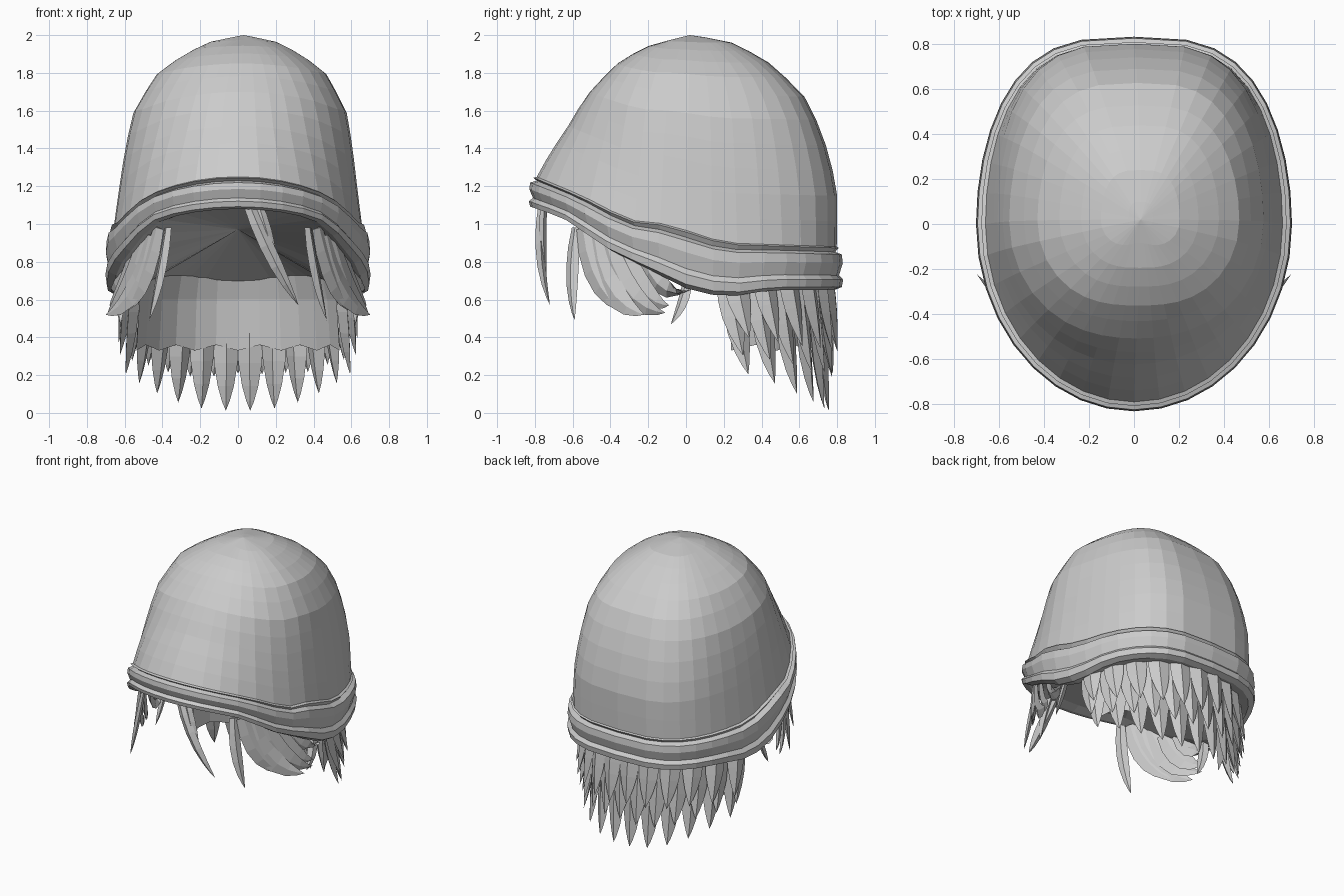
import bpy, random
from math import sin, cos, pi, radians
from mathutils import Vector

if "Cube" in bpy.data.objects:
    bpy.data.objects.remove(bpy.data.objects["Cube"])

random.seed(4)
SEG = 36


def lerp_table(table, x):
    """Piecewise linear lookup in a list of (x, value)."""
    if x <= table[0][0]:
        return table[0][1]
    for (a, va), (b, vb) in zip(table, table[1:]):
        if x <= b:
            return va + (vb - va) * (x - a) / (b - a)
    return table[-1][1]


def outline(i):
    """Plan of the head: pointed at the front, squarer at the back."""
    a = 2 * pi * i / SEG
    y = -0.79 * cos(a)
    s = abs(sin(a)) ** (1.0 if y < 0 else 0.62)
    if s < 1e-6:
        s = 0
    return Vector(((0.66 if sin(a) > 0 else -0.66) * s, y, 0))


def make(name, verts, faces):
    me = bpy.data.meshes.new(name)
    me.from_pydata([tuple(v) for v in verts], [], faces)
    me.update()
    ob = bpy.data.objects.new(name, me)
    bpy.context.collection.objects.link(ob)
    return ob


def loft(name, rings, first=None, last=None):
    """Skin closed rings; optionally fan both ends to a point."""
    n = len(rings[0])
    verts = [v for r in rings for v in r]
    faces = []
    for k in range(len(rings) - 1):
        for i in range(n):
            j = (i + 1) % n
            faces.append((k * n + i, k * n + j, (k + 1) * n + j, (k + 1) * n + i))
    if first is not None:
        verts.append(first)
        faces += [(len(verts) - 1, (i + 1) % n, i) for i in range(n)]
    if last is not None:
        verts.append(last)
        b = (len(rings) - 1) * n
        faces += [(b + i, b + (i + 1) % n, len(verts) - 1) for i in range(n)]
    return make(name, verts, faces)


# Knitted cap: rolled brim that rises to the front, then the dome
SEAM = [(-0.79, 1.25), (-0.55, 1.15), (-0.3, 1.02), (-0.1, 1.0), (0.2, 0.9), (0.79, 0.88)]
LOWER = [(-0.79, 1.08), (-0.62, 1.02), (-0.4, 0.86), (0, 0.66), (0.2, 0.61), (0.45, 0.65), (0.79, 0.65)]
BRIM = [(-0.08, 0.93), (-0.005, 1.0), (0.035, 0.93), (0.042, 0.76), (0.02, 0.66),
        (0.04, 0.38), (0.035, 0.18), (0.0, 0.12), (0.018, 0.03)]
# Radius against height fraction for front, side and back of the dome
FRONT = [(0, 1), (0.2, 0.9), (0.3, 0.83), (0.47, 0.74), (0.63, 0.64), (0.83, 0.45), (0.93, 0.26), (1, 0)]
SIDE = [(0, 1), (0.24, 0.95), (0.43, 0.91), (0.62, 0.85), (0.81, 0.67), (0.905, 0.46), (0.97, 0.25), (1, 0)]
BACK = [(0, 1.01), (0.23, 1.01), (0.41, 0.96), (0.57, 0.88), (0.73, 0.76), (0.89, 0.5), (0.975, 0.25), (1, 0)]

rings = []
for d, h in BRIM:
    ring = []
    for i in range(SEG):
        o = outline(i)
        z = lerp_table(SEAM, o.y) * (1 - h) + lerp_table(LOWER, o.y) * h
        p = o + o.normalized() * d
        ring.append(Vector((p.x, p.y, z)))
    rings.append(ring)
for f in (0.0, 0.12, 0.24, 0.36, 0.48, 0.6, 0.71, 0.8, 0.87, 0.925, 0.965, 0.99):
    ring = []
    for i in range(SEG):
        o = outline(i)
        c = cos(2 * pi * i / SEG)
        w = c * c
        r = lerp_table(FRONT if c > 0 else BACK, f) * w + lerp_table(SIDE, f) * (1 - w)
        z0 = lerp_table(SEAM, o.y)
        ring.append(Vector((o.x * r + 0.03 * f * f, o.y * r + 0.02 * f, z0 + (2 - z0) * f)))
    rings.append(ring)
loft("knit_cap", rings, Vector((0, 0.1, 0.97)), Vector((0.03, 0.02, 2.0)))


def strand(name, p0, p1, p2, width, thick, across):
    """Leaf-shaped lock of hair along a quadratic curve with a diamond section."""
    p0, p1, p2, across = map(Vector, (p0, p1, p2, across))
    rings = []
    for t, w in ((0, 0.75), (0.2, 0.95), (0.4, 1), (0.6, 0.9), (0.78, 0.62), (0.91, 0.3)):
        p = p0 * (1 - t) ** 2 + p1 * 2 * t * (1 - t) + p2 * t * t
        tan = ((p1 - p0) * (1 - t) + (p2 - p1) * t).normalized()
        nrm = tan.cross(across).normalized()
        side = nrm.cross(tan)
        a, b = side * width * w / 2, nrm * thick * w / 2
        rings.append([p + a, p + b, p - a, p - b])
    return loft(name, rings, p0, p2)


def nape(phi, s, z):
    """Point around the back of the neck; phi is measured from straight back."""
    a = radians(phi)
    return Vector((0.63 * s * sin(a), 0.77 * s * cos(a), z))


# Back hair: three staggered layers of locks, longest in the middle
for layer, (count, span, lift) in enumerate(((12, 69, 0.0), (13, 72, 0.17), (12, 70, 0.31))):
    for k in range(count):
        phi = -span + 2 * span * k / (count - 1)
        edge = abs(sin(radians(phi)))
        s = 0.92 + 0.03 * layer
        tip_z = 0.01 + 0.23 * edge ** 2.5 + lift * (1 - 0.55 * edge ** 2)
        tip_z += random.uniform(0, 0.03) if layer else 0
        a = radians(phi)
        strand(f"back_lock_{layer}_{k}", nape(phi, s, 0.76), nape(phi * 1.01, s + 0.01, tip_z + 0.28),
               nape(phi * 0.95, s + 0.06 + 0.06 * edge, tip_z), 0.14, 0.06, (cos(a), -sin(a), 0))

# Inner sheet of hair behind the locks
cols = 12
verts, faces = [], []
for s, z in ((0.78, 0.84), (0.88, 0.6), (0.91, 0.33)):
    verts += [nape(-70 + 140 * c / cols, s, z + (0.03 if c % 2 and z < 0.4 else 0)) for c in range(cols + 1)]
for r in range(2):
    for c in range(cols):
        q = r * (cols + 1) + c
        faces.append((q, q + 1, q + cols + 2, q + cols + 1))
make("hair_sheet", verts, faces)

# Side locks sweeping backwards from the temples: base, bend, tip, width
TEMPLE = [
    ((0.37, -0.58, 0.98), (0.40, -0.62, 0.72), (0.47, -0.59, 0.49), 0.08),
    ((0.42, -0.54, 0.98), (0.48, -0.50, 0.66), (0.60, -0.33, 0.54), 0.13),
    ((0.46, -0.48, 0.94), (0.52, -0.44, 0.58), (0.70, -0.22, 0.52), 0.15),
    ((0.50, -0.42, 0.92), (0.58, -0.34, 0.56), (0.69, -0.11, 0.53), 0.15),
    ((0.54, -0.33, 0.86), (0.60, -0.24, 0.58), (0.68, -0.09, 0.57), 0.14),
    ((0.57, -0.22, 0.82), (0.62, -0.14, 0.60), (0.66, 0.02, 0.65), 0.12),
    ((0.60, 0.01, 0.72), (0.63, 0.0, 0.58), (0.62, -0.08, 0.47), 0.07),
]
for m, label in ((1, "right"), (-1, "left")):
    for k, (a, b, c, w) in enumerate(TEMPLE):
        pts = [(p[0] * m, p[1], p[2]) for p in (a, b, c)]
        strand(f"{label}_temple_lock_{k}", *pts, w, 0.035, (0.55 * m, 0.8, 0.1))

# Loose fringe hanging from the front of the brim
strand("fringe_long", (0.05, -0.76, 1.12), (0.17, -0.80, 0.82), (0.32, -0.72, 0.57), 0.075, 0.05, (1, 0.1, 0))
strand("fringe_short", (0.10, -0.75, 1.12), (0.17, -0.77, 0.92), (0.20, -0.74, 0.73), 0.06, 0.04, (1, 0.1, 0))
